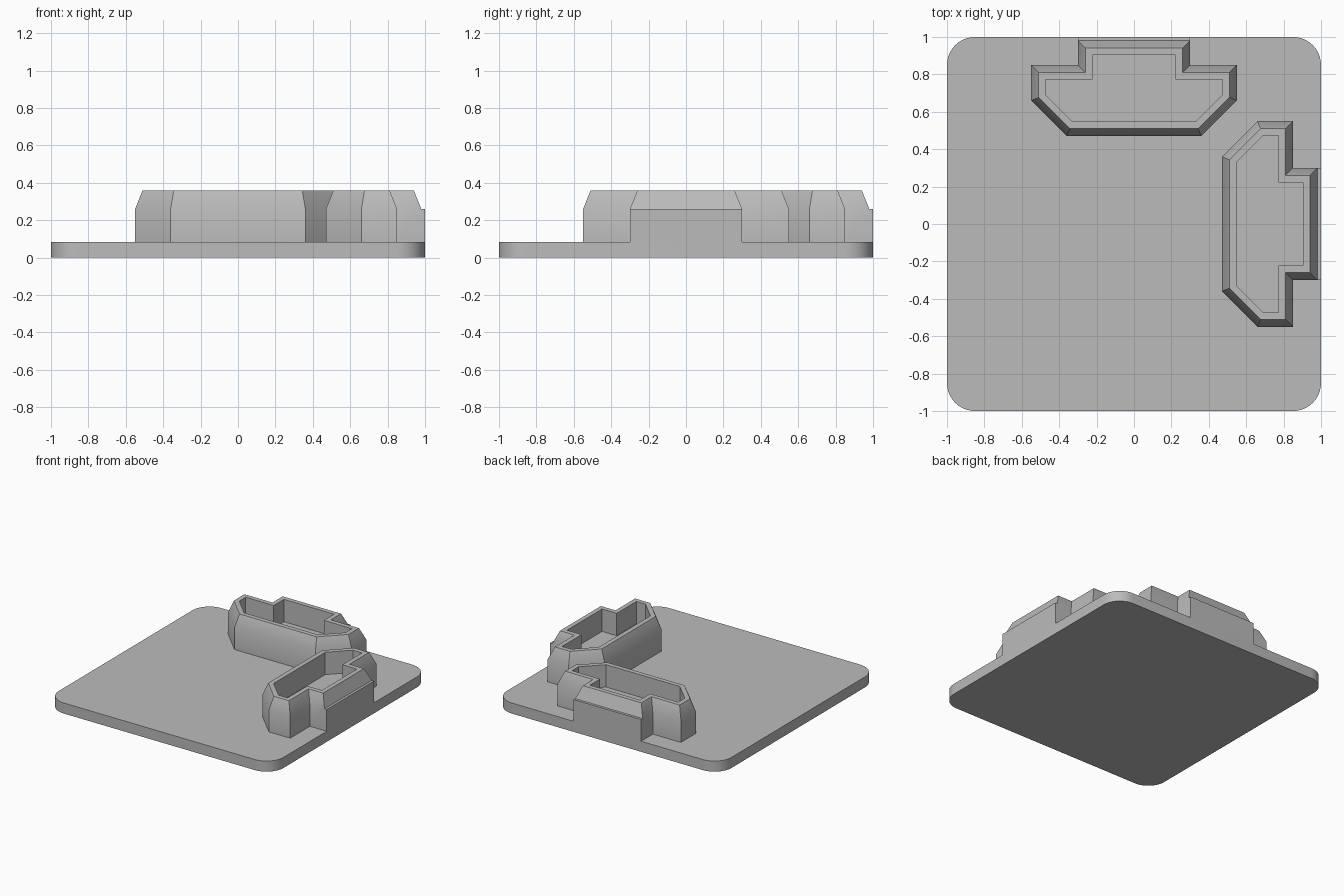
import bpy
import bmesh
from math import radians
from mathutils import Matrix, Vector

cube = bpy.data.objects.get("Cube")
if cube:
    bpy.data.objects.remove(cube, do_unlink=True)

SLAB_TOP = 0.085
SHOULDER = 0.26
RIM = 0.36
FLOOR = 0.18
TAPER = 0.04
WALL = 0.037

grey = bpy.data.materials.new("stone grey")
grey.use_nodes = True
grey.diffuse_color = (0.5, 0.5, 0.5, 1)
grey.node_tree.nodes["Principled BSDF"].inputs["Base Color"].default_value = (0.5, 0.5, 0.5, 1)


def finish(bm, name):
    """Turn a bmesh into a shaded object."""
    bmesh.ops.recalc_face_normals(bm, faces=bm.faces[:])
    mesh = bpy.data.meshes.new(name)
    bm.to_mesh(mesh)
    bm.free()
    mesh.materials.append(grey)
    obj = bpy.data.objects.new(name, mesh)
    bpy.context.collection.objects.link(obj)
    bpy.ops.object.select_all(action="DESELECT")
    obj.select_set(True)
    bpy.context.view_layer.objects.active = obj
    bpy.ops.object.shade_smooth_by_angle(angle=radians(30))
    return obj


def inset(points, distance):
    """Move each edge of a counter-clockwise outline inwards."""
    result = []
    for i, p in enumerate(points):
        a = (p - points[i - 1]).normalized()
        b = (points[(i + 1) % len(points)] - p).normalized()
        na, nb = Vector((-a.y, a.x)), Vector((-b.y, b.x))
        result.append(p + (na + nb) * distance / (1 + na.dot(nb)))
    return result


# Base slab with rounded corners
bm = bmesh.new()
bmesh.ops.create_cube(bm, size=1, matrix=Matrix.Translation((0, 0, SLAB_TOP / 2))
                      @ Matrix.Diagonal((2, 2, SLAB_TOP, 1)))
corners = [e for e in bm.edges if abs(e.verts[0].co.z - e.verts[1].co.z) > 0.01]
bmesh.ops.bevel(bm, geom=corners, offset=0.15, segments=10, profile=0.5, affect="EDGES")
finish(bm, "base_slab")

# Half outline of a tray, mirrored to a counter-clockwise loop
half = [Vector(p) for p in ((0.36, 0.47), (0.55, 0.66), (0.55, 0.85), (0.30, 0.85), (0.30, 0.98))]
outline = half + [Vector((-p.x, p.y)) for p in reversed(half)]


def tray(name, turn):
    """Hollow tray with a tapered upper wall and a flush lip at its outer end."""
    bm = bmesh.new()
    levels = ((0, SLAB_TOP), (0, SHOULDER), (TAPER, RIM), (TAPER + WALL, RIM), (TAPER + WALL, FLOOR))
    rings = [[bm.verts.new((p.x, p.y, z)) for p in inset(outline, d)] for d, z in levels]
    count = len(outline)
    for lower, upper in zip(rings, rings[1:]):
        for i in range(count):
            j = (i + 1) % count
            bm.faces.new((lower[i], lower[j], upper[j], upper[i]))
    bm.faces.new(rings[-1])
    bmesh.ops.recalc_face_normals(bm, faces=bm.faces[:])

    # Lip: pull the lower end wall out to the slab edge
    bm.faces.ensure_lookup_table()
    end = [f for f in bm.faces if all(v.co.y > 0.97 for v in f.verts)]
    pulled = bmesh.ops.extrude_face_region(bm, geom=end)["geom"]
    if any(f.is_valid for f in end):
        bmesh.ops.delete(bm, geom=[f for f in end if f.is_valid], context="FACES_ONLY")
    bmesh.ops.translate(bm, vec=(0, 0.02, 0),
                        verts=[g for g in pulled if isinstance(g, bmesh.types.BMVert)])
    bmesh.ops.rotate(bm, verts=bm.verts[:], cent=(0, 0, 0), matrix=Matrix.Rotation(turn, 3, "Z"))
    finish(bm, name)


# One tray at the back edge, one at the left edge
tray("back_tray", 0)
tray("left_tray", radians(-90))
